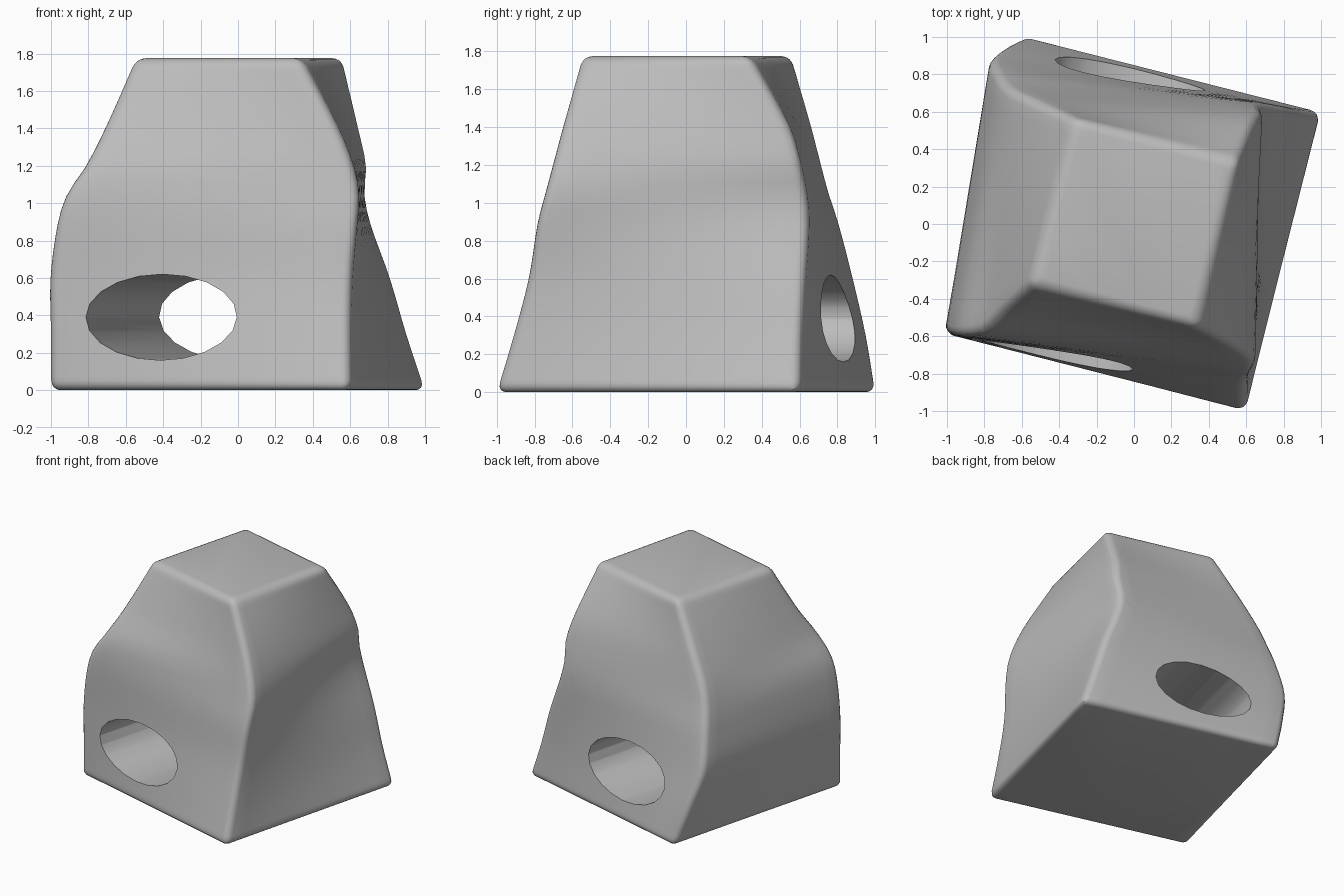
import bpy, bmesh, math
from mathutils import Matrix, Vector

if "Cube" in bpy.data.objects:
    bpy.data.objects.remove(bpy.data.objects["Cube"])

HEIGHT = 1.775
TURN = math.radians(-14.6)
SIDE_CUTS, LEVELS = 10, 24

# height: front left, front right, back right, back left corners
SECTIONS = {
    0.0: ((-1, -.58), (.59, -1), (1, .59), (-.58, 1)),
    0.3: ((-1, -.58), (.59, -.91), (.9, .6), (-.68, .95)),
    0.6: ((-1, -.58), (.6, -.83), (.81, .62), (-.76, .88)),
    0.9: ((-.96, -.59), (.63, -.78), (.7, .64), (-.73, .8)),
    1.05: ((-.91, -.59), (.64, -.74), (.67, .63), (-.7, .75)),
    1.2: ((-.81, -.57), (.61, -.7), (.68, .6), (-.65, .71)),
    1.4: ((-.71, -.47), (.53, -.65), (.64, .54), (-.54, .66)),
    HEIGHT: ((-.55, -.32), (.33, -.55), (.56, .33), (-.31, .56)),
}
KEYS = list(SECTIONS)


def slope(corner, i):
    """Tangent of a corner edge at section i."""
    a, b = max(i - 1, 0), min(i + 1, len(KEYS) - 1)
    span = Vector(SECTIONS[KEYS[b]][corner]) - Vector(SECTIONS[KEYS[a]][corner])
    return span / (KEYS[b] - KEYS[a])


def corner_at(corner, z):
    """Smooth path of one corner edge, with a small allowance for rounding."""
    i = max(k for k in range(len(KEYS) - 1) if KEYS[k] <= z)
    step = KEYS[i + 1] - KEYS[i]
    t = (z - KEYS[i]) / step
    p, q = (Vector(SECTIONS[KEYS[k]][corner]) for k in (i, i + 1))
    ease = t * t * (3 - 2 * t)
    xy = p.lerp(q, ease)
    xy += step * t * (1 - t) * ((1 - t) * slope(corner, i) - t * slope(corner, i + 1))
    return (xy * 1.01).to_3d() + Vector((0, 0, z))


def make_object(name, bm):
    mesh = bpy.data.meshes.new(name)
    bmesh.ops.recalc_face_normals(bm, faces=bm.faces)
    bm.to_mesh(mesh)
    bm.free()
    obj = bpy.data.objects.new(name, mesh)
    bpy.context.collection.objects.link(obj)
    return obj


def make_body():
    bm = bmesh.new()
    rings = []
    for level in range(LEVELS + 1):
        corners = [corner_at(c, HEIGHT * level / LEVELS) for c in range(4)]
        rings.append([bm.verts.new(corners[c].lerp(corners[(c + 1) % 4], s / SIDE_CUTS))
                      for c in range(4) for s in range(SIDE_CUTS)])
    count = len(rings[0])
    for low, high in zip(rings, rings[1:]):
        for i in range(count):
            j = (i + 1) % count
            bm.faces.new((low[i], low[j], high[j], high[i]))
    bm.faces.new(rings[0])
    bm.faces.new(rings[-1])
    return make_object("twisted_block", bm)


def make_hole(name, offset, z, width, height):
    """Elliptical cutter running front to back along the turned depth axis."""
    bm = bmesh.new()
    bmesh.ops.create_cone(bm, cap_ends=True, segments=20, radius1=1, radius2=1, depth=3)
    place = (Matrix.Rotation(TURN, 4, 'Z') @ Matrix.Translation((offset, 0, z))
             @ Matrix.Diagonal((width, 1, height, 1)) @ Matrix.Rotation(math.pi / 2, 4, 'X'))
    bm.transform(place)
    obj = make_object(name, bm)
    obj.hide_render = True
    return obj


body = make_body()

# One plain grey for the whole block
grey = bpy.data.materials.new("plain_grey")
grey.use_nodes = True
colour = (.5, .5, .5, 1)
grey.diffuse_color = colour
grey.node_tree.nodes["Principled BSDF"].inputs["Base Color"].default_value = colour
body.data.materials.append(grey)

bpy.ops.object.select_all(action='DESELECT')
bpy.context.view_layer.objects.active = body
body.select_set(True)

# Rounded edges
bevel = body.modifiers.new("rounded_edges", 'BEVEL')
bevel.width = .05
bevel.segments = 4
bevel.limit_method = 'ANGLE'
bevel.angle_limit = math.radians(35)
bpy.ops.object.modifier_apply(modifier=bevel.name)

# Two through holes
for cutter in (make_hole("upper_hole", .26, 1.23, .24, .34),
               make_hole("lower_hole", -.22, .39, .41, .23)):
    cutter.data.materials.append(grey)
    cut = body.modifiers.new(cutter.name, 'BOOLEAN')
    cut.operation = 'DIFFERENCE'
    cut.solver = 'EXACT'
    cut.object = cutter
    bpy.ops.object.modifier_apply(modifier=cut.name)
    bpy.data.objects.remove(cutter)

bpy.ops.object.shade_smooth_by_angle(angle=math.radians(35))
